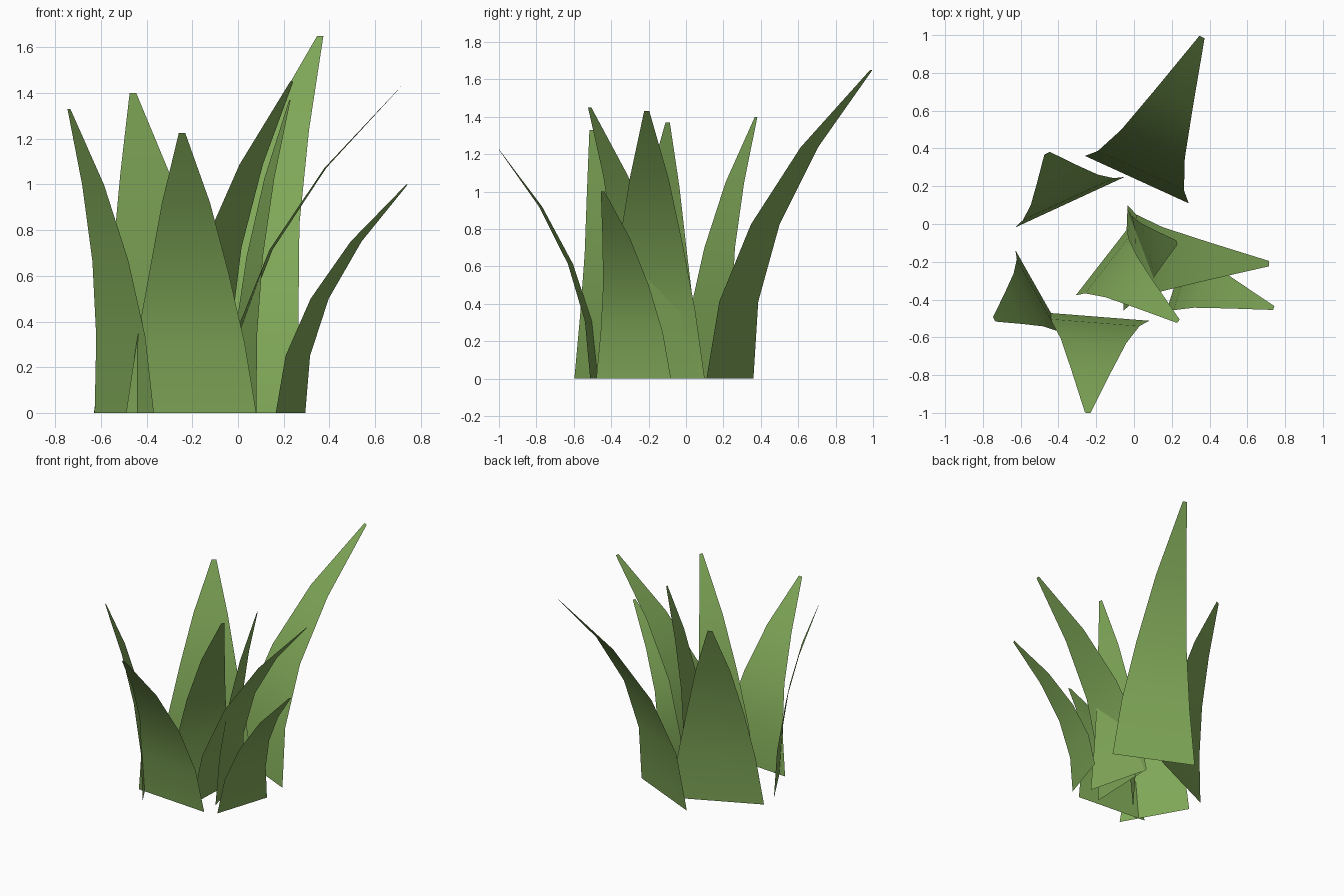
import bpy
from mathutils import Vector

if "Cube" in bpy.data.objects:
    bpy.data.objects.remove(bpy.data.objects["Cube"])

# Shared leaf green
green = bpy.data.materials.new("leaf_green")
green.diffuse_color = (0.22, 0.40, 0.10, 1.0)
green.use_nodes = True
green.node_tree.nodes["Principled BSDF"].inputs["Base Color"].default_value = green.diffuse_color

# Relative blade width at five evenly spaced heights
TAPER = [1.0, 0.83, 0.61, 0.37, 0.05]


def grass_blade(name, base, half_width, tip):
    """Curved tapering strip: leans out with the square of height, flat across its lean."""
    lean = Vector((tip[0] - base[0], tip[1] - base[1]))
    across = Vector((-lean.y, lean.x)).normalized() * half_width
    verts, faces = [], []
    last = len(TAPER) - 1
    for i, w in enumerate(TAPER):
        t = i / last
        c = Vector(base) + lean * t * t
        for side in (-1, 1):
            p = c + across * w * side
            verts.append((p.x, p.y, tip[2] * t))
        if i < last:
            a = 2 * i
            faces.append((a, a + 1, a + 3, a + 2))
    mesh = bpy.data.meshes.new(name)
    mesh.from_pydata(verts, [], faces)
    mesh.polygons.foreach_set("use_smooth", [True] * len(faces))
    mesh.materials.append(green)
    mesh.update()
    obj = bpy.data.objects.new(name, mesh)
    bpy.context.collection.objects.link(obj)
    return obj


# name, base centre, half base width, tip position
BLADES = [
    ("back_tall_blade", (0.015, 0.235), 0.302, (0.36, 0.99, 1.65)),
    ("back_left_blade", (-0.34, 0.115), 0.32, (-0.46, 0.375, 1.40)),
    ("left_blade", (-0.498, -0.368), 0.263, (-0.74, -0.505, 1.33)),
    ("front_blade", (-0.205, -0.49), 0.286, (-0.245, -1.0, 1.225)),
    ("right_short_blade", (0.23, -0.28), 0.21, (0.74, -0.445, 1.0)),
    ("right_long_blade", (-0.045, -0.18), 0.28, (0.715, -0.21, 1.43)),
    ("centre_front_blade", (-0.17, -0.20), 0.225, (0.235, -0.515, 1.45)),
    ("centre_upright_blade", (0.022, -0.15), 0.238, (0.227, -0.098, 1.37)),
]
for blade in BLADES:
    grass_blade(*blade)
